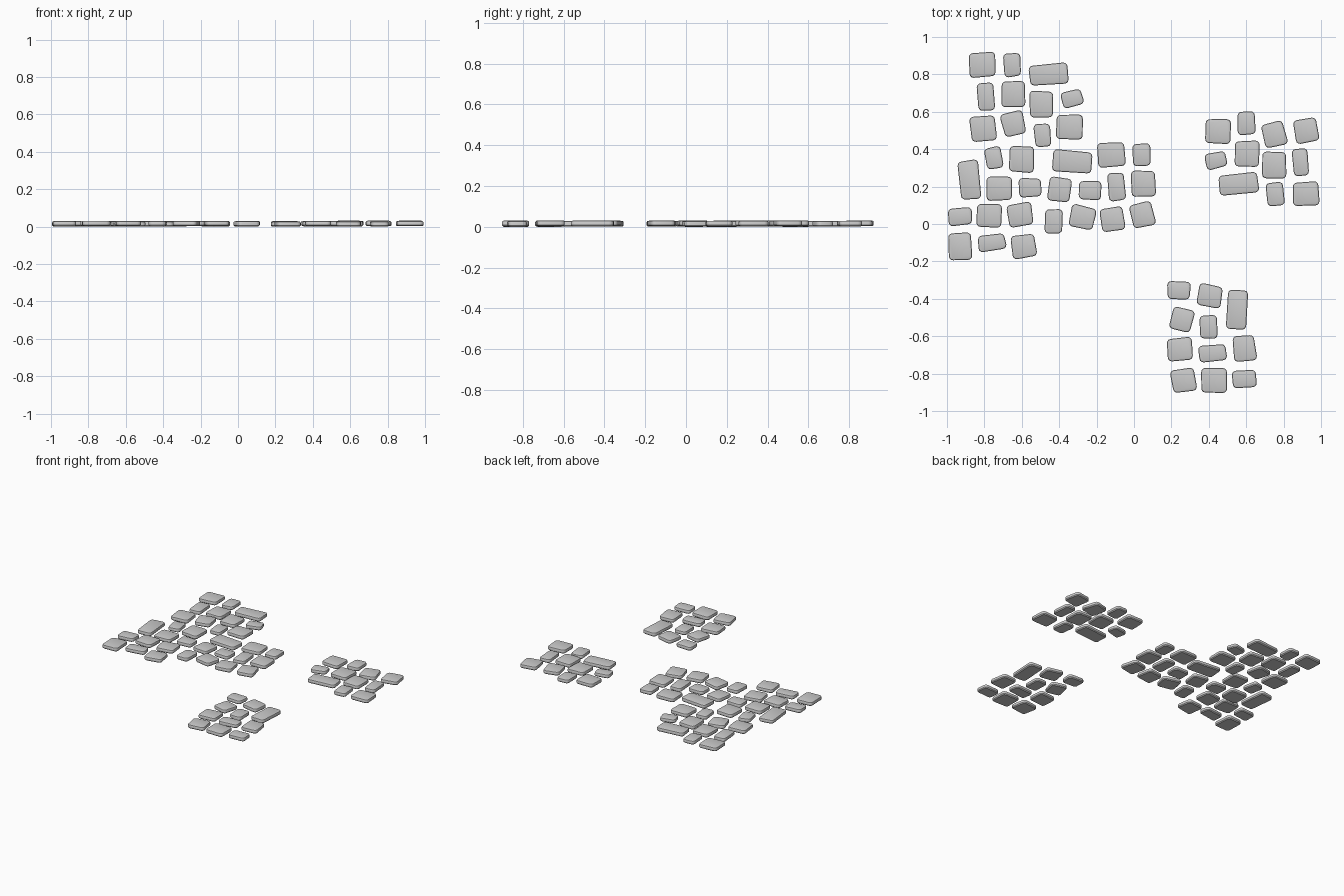
import bpy, bmesh, random
from math import sin, cos, pi, radians
from mathutils import Matrix, Vector

random.seed(4)

# Each stone: centre x, centre y, width, depth, turn in degrees
far_patch = [
    (-.81, .85, .145, .135, 4), (-.65, .85, .095, .13, 5), (-.455, .80, .215, .115, 5),
    (-.79, .68, .095, .155, 5), (-.645, .695, .135, .145, 0), (-.495, .64, .13, .145, 0),
    (-.33, .67, .12, .09, 13), (-.805, .51, .14, .14, 7), (-.645, .535, .125, .135, 13),
    (-.49, .475, .095, .13, 6), (-.345, .52, .145, .135, -2),
]
middle_patch = [
    (-.75, .355, .092, .12, 9), (-.6, .345, .135, .145, -3), (-.33, .335, .215, .12, -4),
    (-.12, .37, .15, .135, 3), (.04, .37, .10, .13, 4), (-.88, .235, .115, .215, 5),
    (-.72, .19, .145, .135, 0), (-.555, .195, .13, .105, 2), (-.40, .185, .125, .135, -9),
    (-.235, .18, .13, .105, -2), (-.095, .20, .095, .155, 5), (.05, .215, .135, .145, 0),
]
near_patch = [
    (-.93, .04, .13, .10, 4), (-.775, .045, .14, .13, 0), (-.61, .05, .14, .125, 10),
    (-.43, .015, .10, .135, -3), (-.275, .035, .14, .125, -14), (-.115, .025, .13, .135, 8),
    (.045, .05, .125, .135, 13), (-.93, -.12, .132, .148, 3), (-.76, -.10, .152, .09, 6),
    (-.59, -.12, .138, .13, 9),
]
right_patch = [
    (.45, .495, .145, .135, -2), (.60, .54, .10, .13, 3), (.75, .48, .125, .135, 13),
    (.92, .50, .13, .135, 8), (.44, .34, .12, .09, 12), (.605, .375, .135, .145, 0),
    (.75, .315, .13, .145, 0), (.89, .33, .09, .155, 6), (.56, .215, .215, .115, 7),
    (.755, .16, .10, .13, 4), (.92, .16, .148, .13, 4),
]
front_patch = [
    (.24, -.355, .13, .105, -3), (.405, -.385, .135, .125, -10), (.55, -.46, .115, .215, -4),
    (.255, -.51, .125, .13, -14), (.40, -.55, .10, .13, 0), (.245, -.67, .14, .13, 7),
    (.42, -.69, .155, .09, 6), (.59, -.665, .125, .143, 6), (.265, -.835, .135, .13, 9),
    (.43, -.835, .145, .14, 0), (.59, -.83, .13, .10, 4),
]


def outline(w, d, inset, skew):
    """Rounded four-cornered outline with slightly uneven corners."""
    r, pts = .022, []
    for c, (sx, sy) in enumerate([(1, 1), (-1, 1), (-1, -1), (1, -1)]):
        cx = sx * (w / 2 - r - skew[c][0])
        cy = sy * (d / 2 - r - skew[c][1])
        for k in range(4):
            a = c * pi / 2 + k * pi / 6
            pts.append((cx + (r - inset) * cos(a), cy + (r - inset) * sin(a)))
    return pts


def add_stone(bm, x, y, w, d, turn):
    """Thin slab with softened top and bottom rims."""
    skew = [(random.uniform(0, .006), random.uniform(0, .006)) for _ in range(4)]
    lift = random.uniform(0, .004)
    place = Matrix.Translation((x, y, lift)) @ Matrix.Rotation(radians(turn), 4, 'Z')
    rings = []
    for inset, z in [(.006, 0), (0, .006), (0, .020), (.0025, .0255), (.008, .0275)]:
        rings.append([bm.verts.new(place @ Vector((px, py, z)))
                      for px, py in outline(w, d, inset, skew)])
    n = len(rings[0])
    for lo, hi in zip(rings, rings[1:]):
        for i in range(n):
            j = (i + 1) % n
            bm.faces.new((lo[i], lo[j], hi[j], hi[i]))
    bm.faces.new(rings[-1])
    bm.faces.new(rings[0][::-1])


# One object per patch of paving
patches = {"far_left_paving": far_patch, "middle_left_paving": middle_patch,
           "near_left_paving": near_patch, "right_paving": right_patch,
           "front_paving": front_patch}
for name, stones in patches.items():
    bm = bmesh.new()
    for s in stones:
        add_stone(bm, *s)
    mesh = bpy.data.meshes.new(name)
    bm.to_mesh(mesh)
    bm.free()
    ob = bpy.data.objects.new(name, mesh)
    bpy.context.collection.objects.link(ob)
    bpy.context.view_layer.objects.active = ob
    ob.select_set(True)

bpy.ops.object.shade_smooth_by_angle(angle=radians(32))
